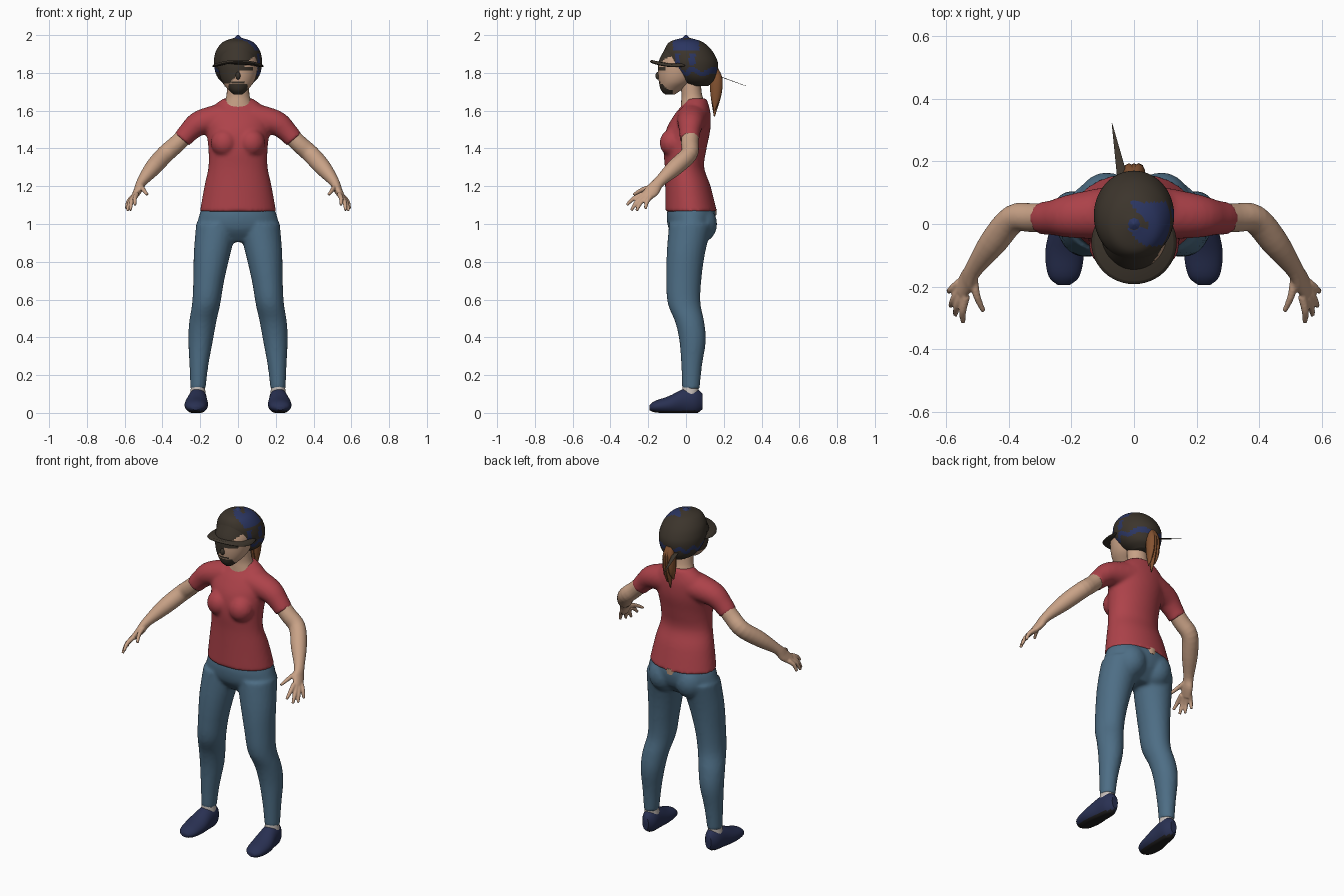
import bpy, bmesh, math
from mathutils import Vector, Matrix

default_cube = bpy.data.objects.get("Cube")
if default_cube:
    bpy.data.objects.remove(default_cube)


def material(name, red, green, blue):
    mat = bpy.data.materials.new(name)
    mat.use_nodes = True
    mat.diffuse_color = (red, green, blue, 1)
    shader = mat.node_tree.nodes["Principled BSDF"]
    shader.inputs["Base Color"].default_value = (red, green, blue, 1)
    shader.inputs["Roughness"].default_value = .8
    return mat


skin = material("skin", .58, .36, .24)
red_cloth = material("red cloth", .42, .055, .068)
denim = material("blue denim", .075, .155, .235)
dark_brown = material("dark brown", .045, .035, .025)
navy = material("navy", .024, .036, .12)
shoe_navy = material("shoe navy", .022, .03, .085)
auburn = material("auburn hair", .23, .085, .03)
sole_black = material("sole black", .015, .014, .014)
sock_grey = material("sock grey", .55, .5, .47)


def spline(rings, steps):
    """Catmull-Rom interpolation of (x, y, z, width, depth) rings."""
    padded = [rings[0]] + list(rings) + [rings[-1]]
    result = []
    for a, b, c, d in zip(padded, padded[1:], padded[2:], padded[3:]):
        for i in range(steps):
            t = i / steps
            result.append([q + t * (r - p) / 2 + t * t * (p - 2.5 * q + 2 * r - s / 2)
                           + t ** 3 * (1.5 * (q - r) + (s - p) / 2)
                           for p, q, r, s in zip(a, b, c, d)])
    return result + [list(rings[-1])]


def loft(bm, rings, frame="level", side=1, count=24, steps=4):
    """Closed tube of ellipses: level rings, upright rings, or rings across the path."""
    rings = spline(rings, steps)
    centres = [Vector(r[:3]) for r in rings]
    loops = []
    for i, (x, y, z, width, depth) in enumerate(rings):
        u, v = Vector((1, 0, 0)), Vector((0, 1, 0))
        if frame == "upright":
            v = Vector((0, 0, 1))
        elif frame == "path":
            t = (centres[min(i + 1, len(rings) - 1)] - centres[max(i - 1, 0)]).normalized()
            u = (v - t * t.y).normalized()
            v = t.cross(u)
        loop = []
        for k in range(count):
            angle = math.tau * k / count
            p = centres[i] + u * max(width, .001) * math.cos(angle) \
                + v * max(depth, .001) * math.sin(angle)
            loop.append(bm.verts.new((p.x * side, p.y, p.z)))
        loops.append(loop)
    for low, high in zip(loops, loops[1:]):
        for k in range(count):
            j = (k + 1) % count
            bm.faces.new((low[k], low[j], high[j], high[k]))
    bm.faces.new(loops[0])
    bm.faces.new(loops[-1])


def ball(bm, centre, size):
    matrix = Matrix.Translation(centre) @ Matrix.Diagonal((*size, 1))
    bmesh.ops.create_uvsphere(bm, u_segments=20, v_segments=12, radius=1, matrix=matrix)


def finish(name, bm, mats, voxel=0, relax=4, rule=None):
    """Turn the bmesh into an object; a voxel size fuses overlapping volumes."""
    bmesh.ops.recalc_face_normals(bm, faces=bm.faces)
    for face in bm.faces:
        face.smooth = True
        if rule:
            face.material_index = rule(face.calc_center_median(), face.normal)
    mesh = bpy.data.meshes.new(name)
    bm.to_mesh(mesh)
    bm.free()
    for mat in mats:
        mesh.materials.append(mat)
    obj = bpy.data.objects.new(name, mesh)
    bpy.context.collection.objects.link(obj)
    if voxel:
        fuse = obj.modifiers.new("fuse", "REMESH")
        fuse.mode, fuse.voxel_size, fuse.use_smooth_shade = "VOXEL", voxel, True
        soften = obj.modifiers.new("soften", "SMOOTH")
        soften.factor, soften.iterations = .5, relax
    else:
        bpy.ops.object.select_all(action="DESELECT")
        obj.select_set(True)
        bpy.context.view_layer.objects.active = obj
        bpy.ops.object.shade_smooth_by_angle(angle=math.radians(50))
    return obj


# Shirt: torso, bust and sleeves fused
bm = bmesh.new()
loft(bm, [(0, .027, 1.065, .202, .137), (0, .01, 1.2, .178, .12), (0, -.008, 1.3, .157, .104),
          (0, -.005, 1.4, .157, .114), (0, .012, 1.5, .168, .117), (0, .035, 1.58, .17, .095),
          (0, .05, 1.63, .125, .07), (0, .053, 1.665, .077, .055)], count=40)
for s in (1, -1):
    ball(bm, (.072 * s, -.068, 1.43), (.072, .072, .075))
    loft(bm, [(.08, .035, 1.56, .085, .08), (.2, .025, 1.535, .07, .067),
              (.26, .02, 1.488, .056, .055), (.297, .018, 1.446, .052, .05)], "path", s)
finish("shirt", bm, [red_cloth], .01, 5)

# Trousers: pelvis, seat and legs fused
bm = bmesh.new()
loft(bm, [(0, .02, .905, .12, .06), (0, .025, .97, .213, .115), (0, .028, 1.04, .207, .13),
          (0, .028, 1.09, .188, .122)], count=40)
for s in (1, -1):
    ball(bm, (.088 * s, .075, 1.0), (.09, .09, .1))
    loft(bm, [(.11, .025, 1.0, .112, .115), (.136, 0, .85, .098, .102), (.155, -.012, .7, .082, .093),
              (.168, -.01, .58, .075, .087), (.187, .02, .48, .072, .077),
              (.198, .035, .38, .065, .07), (.207, .03, .25, .05, .055),
              (.212, .026, .125, .04, .046)], "level", s)
finish("trousers", bm, [denim], .01, 5)

# Bare lower back, showing between shirt and trousers
bm = bmesh.new()
loft(bm, [(0, .1, 1.045, .05, .06), (0, .098, 1.08, .06, .065)], count=24)
finish("lower_back", bm, [skin])

# Arms with hands and spread fingers
fingers = [((.536, -.23, 1.157), (.545, -.314, 1.1)), ((.545, -.22, 1.15), (.57, -.29, 1.072)),
           ((.552, -.205, 1.145), (.585, -.262, 1.07)), ((.556, -.186, 1.145), (.592, -.215, 1.08)),
           ((.512, -.165, 1.2), (.48, -.278, 1.155))]
for s, label in ((1, "left"), (-1, "right")):
    bm = bmesh.new()
    loft(bm, [(.24, .022, 1.51, .045, .045), (.32, .02, 1.428, .046, .046), (.385, .016, 1.37, .045, .047),
              (.45, -.06, 1.298, .044, .044), (.51, -.142, 1.222, .03, .027),
              (.53, -.178, 1.178, .038, .022), (.552, -.215, 1.142, .03, .015)], "path", s)
    for base, tip in fingers:
        middle = Vector(base).lerp(Vector(tip), .5) + Vector((.006, -.006, .006))
        loft(bm, [(*base, .014, .014), (*middle, .012, .012), (*tip, .008, .008)], "path", s, 12)
    finish(label + "_arm", bm, [skin], .005, 3)

# Shoes with dark soles, and socks
for s, label in ((1, "left"), (-1, "right")):
    bm = bmesh.new()
    loft(bm, [(.224, -.194, .027, .02, .012), (.223, -.165, .033, .05, .03), (.221, -.09, .042, .062, .047),
              (.215, -.01, .06, .052, .068), (.211, .05, .063, .044, .068),
              (.21, .088, .06, .02, .04)], "upright", s, 32)
    for vert in bm.verts:
        vert.co.z = max(vert.co.z, .1 * max(0, -.14 - vert.co.y))
    finish(label + "_shoe", bm, [shoe_navy, sole_black],
           rule=lambda c, n: int(c.z < .012 and n.z < -.3))
    bm = bmesh.new()
    loft(bm, [(.213, .02, .08, .044, .044), (.212, .024, .14, .036, .042)], "level", s)
    finish(label + "_sock", bm, [sock_grey])

# Neck
bm = bmesh.new()
loft(bm, [(0, .035, 1.59, .1, .065), (0, .036, 1.645, .073, .062), (0, .03, 1.69, .06, .054),
          (0, .02, 1.78, .057, .055)])
finish("neck", bm, [skin])


# Face, with dark locks over one half, an eye stripe and a dark chin
def face_colour(c, n):
    swept = c.x < .04 - (1.84 - c.z) * .9 and c.z > 1.745
    eye = abs(c.z - 1.822) < .008 and -.02 < c.x < .08 and c.y < -.07
    chin = c.z < 1.738 and abs(c.x) < .05 and c.y < -.07
    mouth = abs(c.z - 1.75) < .007 and abs(c.x) < .035 and c.y < -.08
    return int(swept or eye or chin or mouth)


bm = bmesh.new()
loft(bm, [(0, -.085, 1.685, .022, .025), (0, -.078, 1.71, .05, .055), (0, -.055, 1.75, .083, .088),
          (0, -.04, 1.8, .1, .108), (0, -.03, 1.86, .104, .115), (0, -.02, 1.93, .09, .09)],
     count=72, steps=9)
finish("face", bm, [skin, dark_brown], rule=face_colour)
bm = bmesh.new()
ball(bm, (0, -.148, 1.785), (.013, .014, .02))
finish("nose", bm, [dark_brown])


# Cap dome over the hair, with irregular navy patches
def cap_colour(c, n):
    ripple = math.sin(c.y * 70 + c.x * 45)
    crown = c.z > 1.915 and c.x > .015 + .035 * ripple and abs(c.y) < .07
    band = abs(c.z - 1.808 - .012 * ripple) < .013
    flank = c.x > .1 and abs(c.z - 1.87) < .03 and ripple > .4
    return int(crown or band or flank)


bm = bmesh.new()
loft(bm, [(0, .065, 1.73, .05, .05), (0, .06, 1.755, .09, .088), (0, .05, 1.79, .115, .112),
          (0, .032, 1.84, .127, .138), (0, .022, 1.88, .126, .138), (0, .01, 1.925, .112, .122),
          (0, 0, 1.965, .077, .085), (0, 0, 1.985, .02, .02)], count=72, steps=6)
finish("cap", bm, [dark_brown, navy], rule=cap_colour)

bm = bmesh.new()
loft(bm, [(0, 0, 1.975, .03, .03), (0, 0, 2.0, .004, .004)], count=8, steps=1)
finish("cap_button", bm, [navy])

# Curved brim
bm = bmesh.new()
loft(bm, [(0, -.06, 1.852, .125, .122), (0, -.06, 1.86, .136, .132), (0, -.06, 1.869, .125, .122)], count=48)
for vert in bm.verts:
    vert.co.z -= 1.4 * vert.co.x ** 2
finish("cap_brim", bm, [dark_brown])

# Ponytail of overlapping strands, and one stray lock
bm = bmesh.new()
for shift, length in ((-.015, .2), (0, .255), (.014, .225)):
    loft(bm, [(shift * .4, .15, 1.82, .02, .018), (shift, .16, 1.765, .033, .022),
              (shift * 1.2, .158, 1.68, .028, .018),
              (shift * 1.5, .15, 1.825 - length, .003, .003)], "path", count=10)
finish("ponytail", bm, [auburn])
bm = bmesh.new()
loft(bm, [(-.035, .14, 1.795, .018, .002), (-.07, .32, 1.73, .001, .001)], "upright", count=8, steps=1)
finish("stray_lock", bm, [dark_brown])
